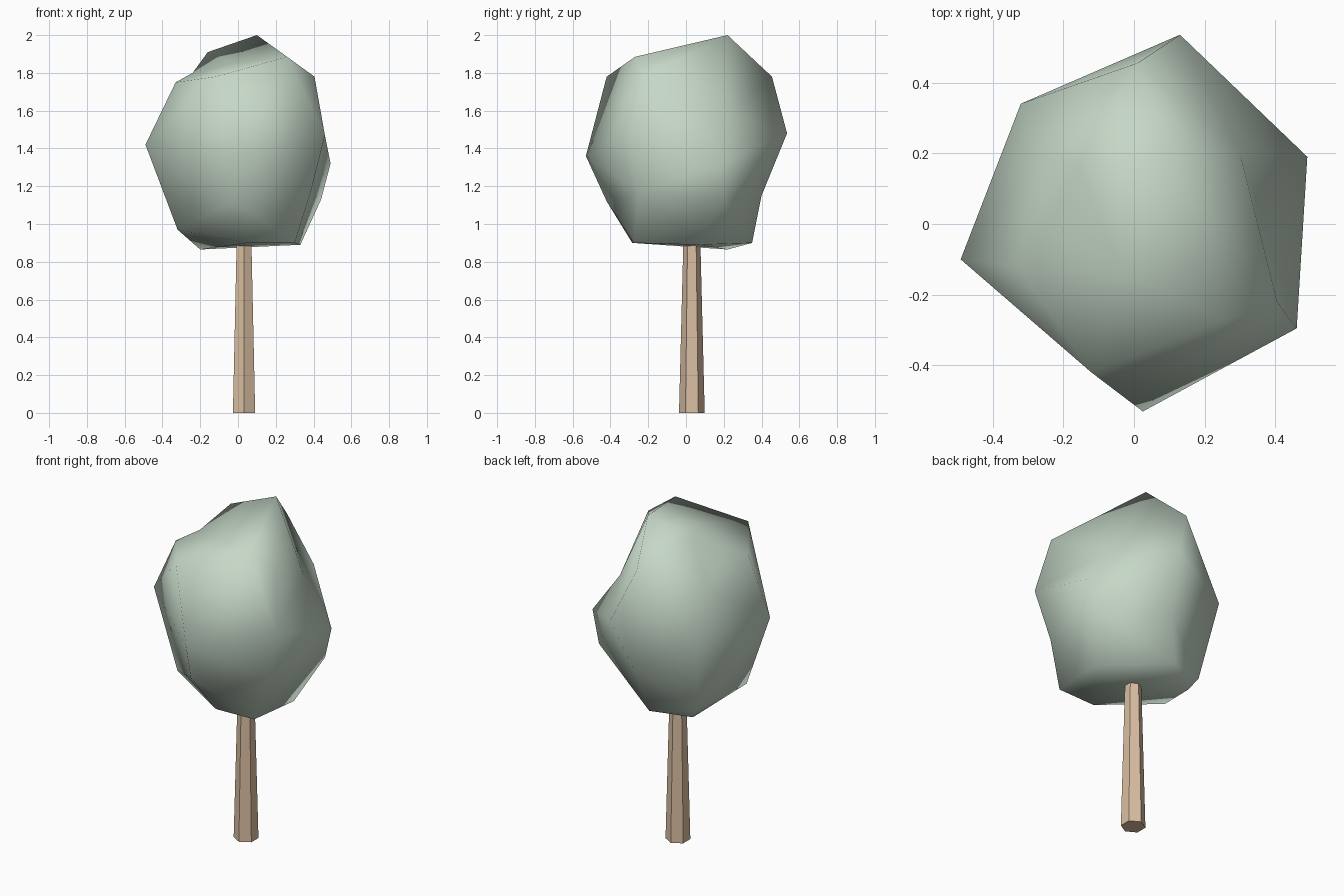
import bpy, bmesh
from mathutils import Vector

cube = bpy.data.objects.get("Cube")
if cube:
    bpy.data.objects.remove(cube, do_unlink=True)


def make_material(name, color):
    mat = bpy.data.materials.new(name)
    mat.use_nodes = True
    mat.diffuse_color = color
    bsdf = next(n for n in mat.node_tree.nodes if n.type == "BSDF_PRINCIPLED")
    bsdf.inputs["Base Color"].default_value = color
    bsdf.inputs["Roughness"].default_value = 0.9
    return mat


def add_object(name, bm, material, smooth):
    bmesh.ops.recalc_face_normals(bm, faces=bm.faces)
    for face in bm.faces:
        face.smooth = smooth
    mesh = bpy.data.meshes.new(name)
    bm.to_mesh(mesh)
    bm.free()
    mesh.materials.append(material)
    obj = bpy.data.objects.new(name, mesh)
    bpy.context.collection.objects.link(obj)
    return obj


def lumpy_blob(points, center):
    """Closed surface through points: hull of their directions, then moved out."""
    bm = bmesh.new()
    targets = {}
    for point in points:
        direction = (Vector(point) - center).normalized()
        targets[bm.verts.new(direction)] = Vector(point)
    bmesh.ops.convex_hull(bm, input=list(bm.verts))
    for vert, target in targets.items():
        vert.co = target
    return bm


leaf_green = make_material("pale sage green", (0.56, 0.68, 0.57, 1))
bark_tan = make_material("light tan bark", (0.70, 0.52, 0.36, 1))

# Trunk: tapered six-sided post
bm = bmesh.new()
bmesh.ops.create_cone(bm, cap_ends=True, segments=6,
                      radius1=0.068, radius2=0.044, depth=0.95)
bmesh.ops.translate(bm, verts=bm.verts, vec=(0.032, 0.031, 0.475))
add_object("trunk", bm, bark_tan, False)

# Crown: irregular faceted lump, listed from the top ring to the underside
crown_points = [
    # top, with a low crest in front of the peak
    (0.10, 0.22, 2.0), (0.26, -0.27, 1.885), (-0.16, 0.16, 1.91),
    (-0.24, -0.02, 1.80), (-0.03, -0.14, 1.85),
    # shoulder
    (0.405, -0.22, 1.78), (-0.12, -0.42, 1.78), (-0.33, -0.12, 1.75),
    (0.01, 0.455, 1.78), (-0.27, 0.19, 1.65), (0.30, 0.20, 1.58),
    # widest ring
    (0.13, 0.535, 1.48), (0.49, 0.19, 1.32), (0.46, -0.295, 1.47),
    (0.025, -0.53, 1.36), (-0.49, -0.10, 1.42), (-0.32, 0.34, 1.4),
    # lower ring
    (0.44, 0.20, 1.13), (0.385, -0.25, 1.17), (-0.02, -0.42, 1.12),
    (0.07, 0.40, 1.15),
    # underside
    (0.30, -0.275, 0.9), (0.05, -0.285, 0.9), (-0.32, -0.12, 0.97),
    (-0.25, 0.25, 0.94), (-0.20, 0.22, 0.865), (0.0, 0.35, 0.9),
    (0.33, 0.06, 0.89),
]
add_object("crown", lumpy_blob(crown_points, Vector((0, 0, 1.4))), leaf_green, True)
